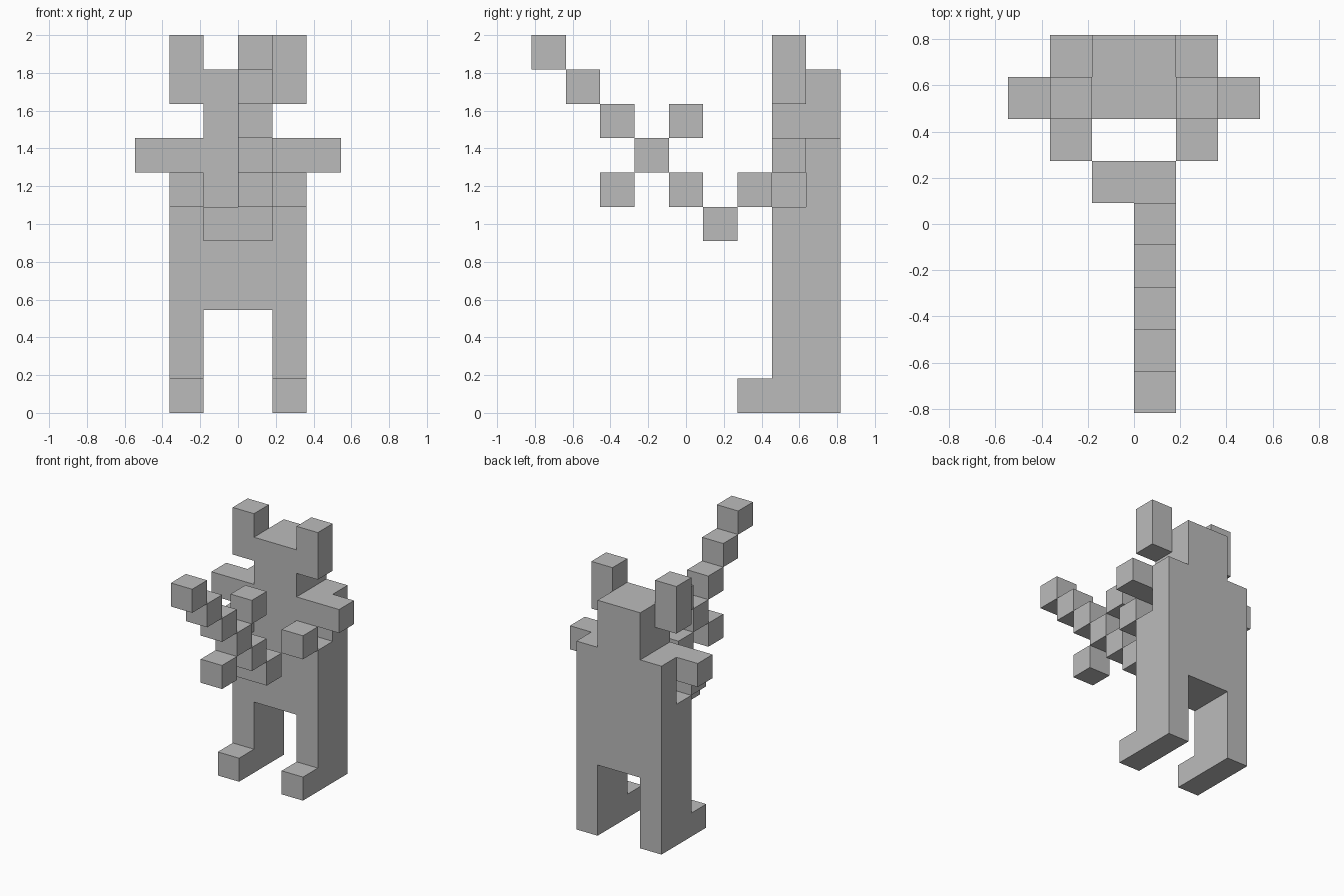
import bpy
import bmesh
from mathutils import Vector

if "Cube" in bpy.data.objects:
    bpy.data.objects.remove(bpy.data.objects["Cube"], do_unlink=True)

UNIT = 2 / 11                      # one block
ORIGIN = Vector((0, -4.5, 0))      # y blocks are counted from the front

grey = bpy.data.materials.new("plain_grey")
grey.use_nodes = True
grey.diffuse_color = (0.5, 0.5, 0.5, 1)
grey.node_tree.nodes["Principled BSDF"].inputs["Base Color"].default_value = (0.5, 0.5, 0.5, 1)


def cells(x, y, z):
    """All blocks inside the given x, y and z ranges."""
    return {(i, j, k) for i in range(*x) for j in range(*y) for k in range(*z)}


def both_sides(blocks):
    """Add the mirror image across x = 0."""
    return blocks | {(-1 - i, j, k) for i, j, k in blocks}


def build(name, blocks):
    """Skin a set of blocks with one clean outer shell."""
    bm = bmesh.new()
    for cell in blocks:
        for axis in range(3):
            for side in (0, 1):
                near = list(cell)
                near[axis] += 2 * side - 1
                if tuple(near) in blocks:
                    continue
                u, v = (axis + 1) % 3, (axis + 2) % 3
                loop = []
                for a, b in ((0, 0), (1, 0), (1, 1), (0, 1)):
                    p = Vector(cell)
                    p[axis] += side
                    p[u] += a
                    p[v] += b
                    loop.append(bm.verts.new((p + ORIGIN) * UNIT))
                bm.faces.new(loop if side else loop[::-1])
    bmesh.ops.remove_doubles(bm, verts=bm.verts, dist=0.001)
    bmesh.ops.dissolve_limit(bm, angle_limit=0.01, verts=bm.verts, edges=bm.edges)
    mesh = bpy.data.meshes.new(name)
    bm.to_mesh(mesh)
    bm.free()
    mesh.materials.append(grey)
    bpy.context.collection.objects.link(bpy.data.objects.new(name, mesh))


# Body: legs, feet, trunk, head, arms and ears in one shell
legs = cells((1, 2), (7, 9), (0, 3))
feet = cells((1, 2), (6, 7), (0, 1))
trunk = cells((0, 2), (7, 9), (3, 8)) - cells((1, 2), (7, 8), (6, 7))
head = cells((0, 1), (7, 9), (8, 10))
arms = cells((1, 3), (7, 8), (7, 8))
ears = cells((1, 2), (7, 8), (9, 11))
build("body", both_sides(legs | feet | trunk | head | arms | ears))

# Hands held in front of the arms
build("left_hand", cells((1, 2), (6, 7), (6, 7)))
build("right_hand", cells((-2, -1), (6, 7), (6, 7)))

# Sword: a wide grip, then a stair of blocks rising forward with a crossguard
build("sword_grip", cells((-1, 1), (5, 6), (5, 6)))
for step in range(5):
    build(f"sword_blade_{step + 1}", {(0, 4 - step, 6 + step)})
build("upper_crossguard", {(0, 4, 8)})
build("lower_crossguard", {(0, 2, 6)})
